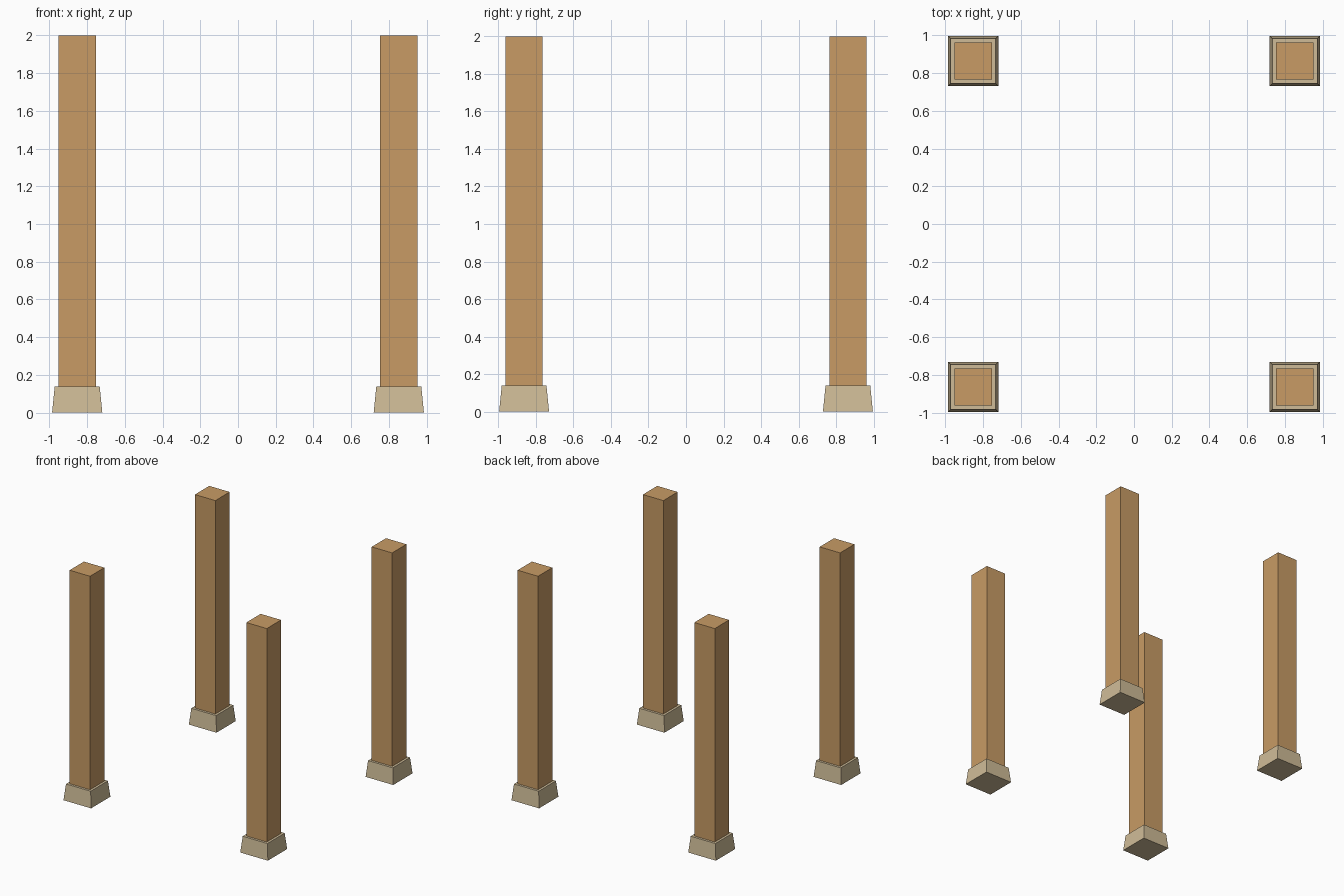
import bpy, bmesh

if "Cube" in bpy.data.objects:
    bpy.data.objects.remove(bpy.data.objects["Cube"])

CX, CY = 0.852, 0.863   # post centres
FOOT_H = 0.14


def material(name, color):
    m = bpy.data.materials.new(name)
    m.diffuse_color = color
    m.use_nodes = True
    m.node_tree.nodes["Principled BSDF"].inputs["Base Color"].default_value = m.diffuse_color
    return m


def tapered_block(name, x, y, z0, z1, half0, half1, mat):
    """Square block, half-width half0 at the bottom and half1 at the top."""
    bm = bmesh.new()
    bmesh.ops.create_cube(bm, size=2)
    for v in bm.verts:
        h, z = (half1, z1) if v.co.z > 0 else (half0, z0)
        v.co = (v.co.x * h, v.co.y * h, z)
    mesh = bpy.data.meshes.new(name)
    bm.to_mesh(mesh)
    bm.free()
    ob = bpy.data.objects.new(name, mesh)
    ob.location = (x, y, 0)
    mesh.materials.append(mat)
    bpy.context.collection.objects.link(ob)


wood = material("wood", (0.58, 0.33, 0.13, 1))
stone = material("stone", (0.62, 0.50, 0.31, 1))

# Four wooden posts, each on a tapered stone footing
for sx, side in ((-1, "left"), (1, "right")):
    for sy, end in ((-1, "front"), (1, "back")):
        x, y = sx * CX, sy * CY
        tapered_block(f"footing_{end}_{side}", x, y, 0, FOOT_H, 0.133, 0.119, stone)
        tapered_block(f"post_{end}_{side}", x, y, FOOT_H, 2.0, 0.0985, 0.0985, wood)
